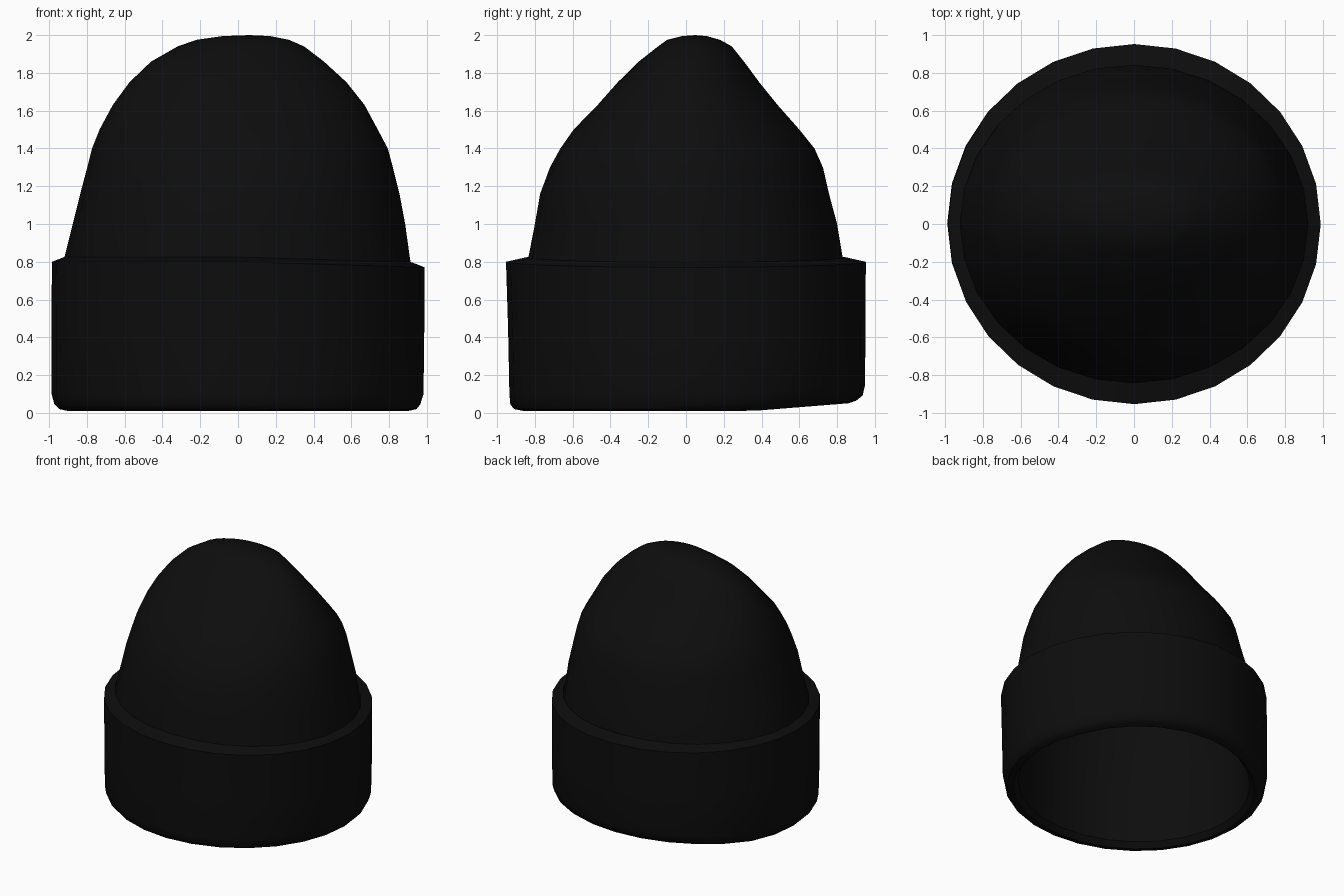
import bpy, bmesh, math

if "Cube" in bpy.data.objects:
    bpy.data.objects.remove(bpy.data.objects["Cube"])

SEGMENTS = 28
wool = bpy.data.materials.new("black wool")
wool.diffuse_color = (0.004, 0.004, 0.004, 1)
wool.use_nodes = True
wool.node_tree.nodes["Principled BSDF"].inputs["Base Color"].default_value = wool.diffuse_color


def loft(name, rings, tip=None, flip=False, tweak=None):
    """Skin elliptical rings given as (z, x_min, x_max, y_min, y_max)."""
    bm = bmesh.new()
    loops = []
    for z, x0, x1, y0, y1 in rings:
        loop = []
        for i in range(SEGMENTS):
            a = 2 * math.pi * i / SEGMENTS
            x = (x0 + x1) / 2 + (x1 - x0) / 2 * math.cos(a)
            y = (y0 + y1) / 2 + (y1 - y0) / 2 * math.sin(a)
            loop.append(bm.verts.new((x, y, tweak(x, y, z) if tweak else z)))
        loops.append(loop)
    for lo, hi in zip(loops, loops[1:]):
        for i in range(SEGMENTS):
            j = (i + 1) % SEGMENTS
            bm.faces.new((lo[i], lo[j], hi[j], hi[i]))
    if tip:
        top = bm.verts.new(tip)
        for i in range(SEGMENTS):
            bm.faces.new((loops[-1][i], loops[-1][(i + 1) % SEGMENTS], top))
    if flip:
        bmesh.ops.reverse_faces(bm, faces=bm.faces[:])
    mesh = bpy.data.meshes.new(name)
    bm.to_mesh(mesh)
    bm.free()
    mesh.materials.append(wool)
    obj = bpy.data.objects.new(name, mesh)
    bpy.context.collection.objects.link(obj)
    bpy.ops.object.select_all(action='DESELECT')
    obj.select_set(True)
    bpy.context.view_layer.objects.active = obj
    bpy.ops.object.shade_smooth_by_angle(angle=math.radians(40))
    return obj


def hem(x, y, z):
    """Lift the lower hem slightly at the back, and dip the cuff top to the right."""
    if z < 0.3:
        return z + max(0, y - 0.35) * 0.08
    return z - max(0, x) * 0.03


# Crown: wide from the front, pinched to a ridge from the side
crown = [
    (0.76, -0.925, 0.92, -0.845, 0.84),
    (0.82, -0.920, 0.91, -0.835, 0.83),
    (1.00, -0.875, 0.885, -0.80, 0.80),
    (1.16, -0.835, 0.855, -0.772, 0.757),
    (1.30, -0.798, 0.82, -0.72, 0.725),
    (1.40, -0.773, 0.793, -0.665, 0.68),
    (1.50, -0.733, 0.74, -0.595, 0.60),
    (1.63, -0.663, 0.67, -0.468, 0.485),
    (1.75, -0.575, 0.575, -0.362, 0.388),
    (1.86, -0.460, 0.455, -0.250, 0.307),
    (1.94, -0.32, 0.35, -0.148, 0.243),
    (1.975, -0.22, 0.27, -0.10, 0.18),
    (1.995, -0.08, 0.17, -0.02, 0.11),
]
loft("crown", crown, (0.06, 0.05, 2.0))

# Folded cuff: underside, rounded hem, outer wall and top lip
cuff = [
    (0.05, -0.865, 0.865, -0.825, 0.825),
    (0.01, -0.90, 0.90, -0.86, 0.86),
    (0.02, -0.945, 0.945, -0.91, 0.90),
    (0.045, -0.972, 0.965, -0.93, 0.935),
    (0.10, -0.987, 0.982, -0.935, 0.948),
    (0.45, -0.988, 0.986, -0.942, 0.95),
    (0.80, -0.985, 0.988, -0.953, 0.952),
    (0.825, -0.92, 0.92, -0.84, 0.84),
]
loft("cuff", cuff, tweak=hem)

# Lining: inner wall and underside of the crown
t = 0.045
lining = [(0.05, -0.865, 0.865, -0.825, 0.825),
          (0.45, -0.87, 0.87, -0.815, 0.81)]
lining += [(z - t * max(0, z - 0.8), a + t, b - t, c + t, d - t)
           for z, a, b, c, d in crown[1:-1]]
loft("lining", lining, (0.05, 0.05, 1.945), flip=True, tweak=lambda x, y, z: hem(x, y, z) if z < 0.3 else z)
